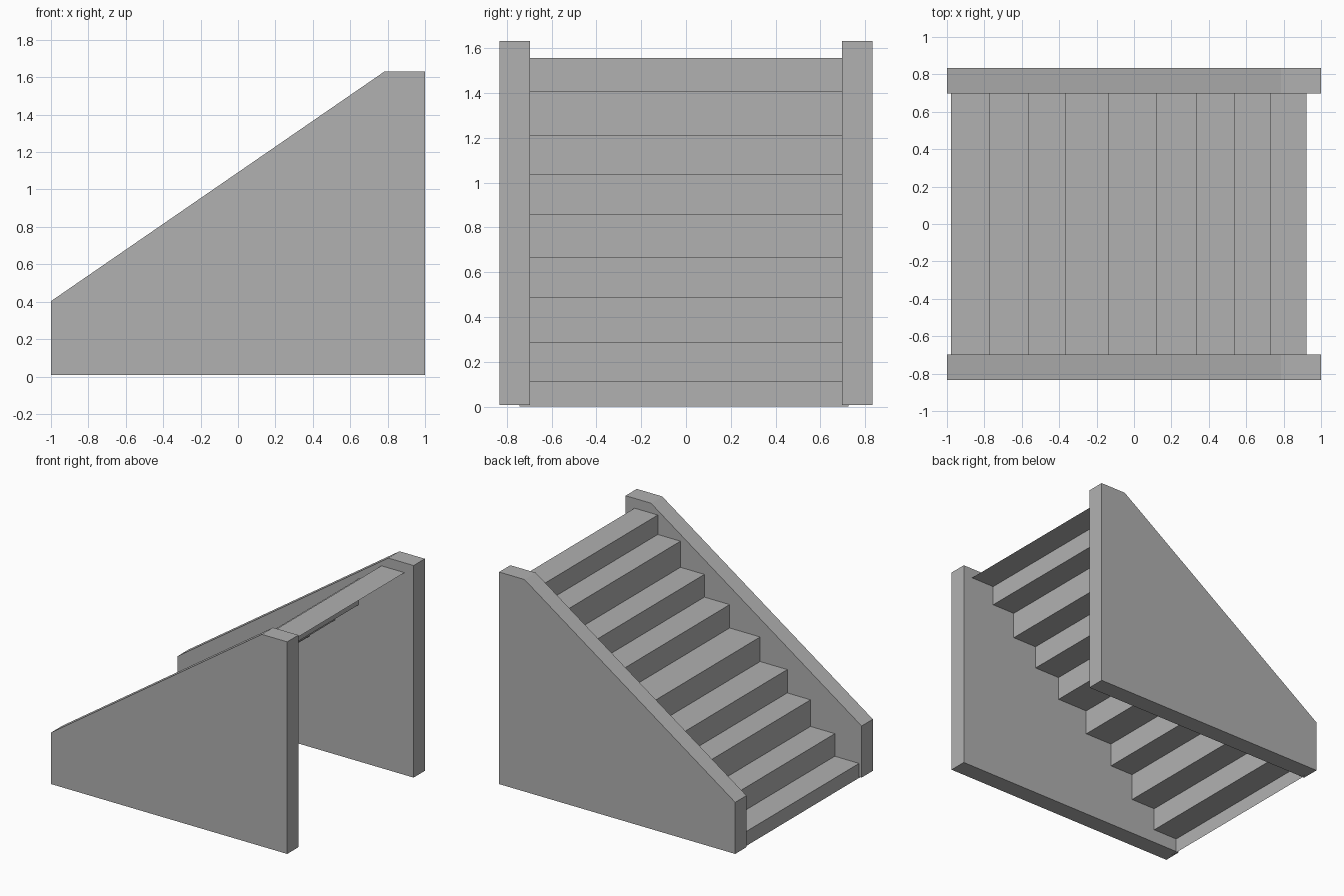
import bpy

if "Cube" in bpy.data.objects:
    bpy.data.objects.remove(bpy.data.objects["Cube"])

# Darker grey shared by all parts
grey = bpy.data.materials.new("dark_grey")
grey.diffuse_color = (0.44, 0.44, 0.44, 1)
grey.use_nodes = True
grey.node_tree.nodes["Principled BSDF"].inputs["Base Color"].default_value = grey.diffuse_color


def extrude_profile(name, profile, y0, y1, closed):
    """Sweep an (x, z) profile from y0 to y1, capped when closed."""
    n = len(profile)
    verts = [(x, y, z) for y in (y0, y1) for x, z in profile]
    count = n if closed else n - 1
    faces = [(i, n + i, n + (i + 1) % n, (i + 1) % n) for i in range(count)]
    if closed:
        faces += [tuple(range(n)), tuple(reversed(range(n, 2 * n)))]
    else:
        faces = [f[::-1] for f in faces]
    mesh = bpy.data.meshes.new(name)
    mesh.from_pydata(verts, [], faces)
    mesh.update()
    mesh.materials.append(grey)
    obj = bpy.data.objects.new(name, mesh)
    bpy.context.collection.objects.link(obj)
    return obj


# Side walls
wall = [(-1, 0.008), (1, 0.008), (1, 1.632), (0.785, 1.632), (-1, 0.403)]
extrude_profile("front_side_wall", wall, -0.833, -0.697, True)
extrude_profile("back_side_wall", wall, 0.697, 0.833, True)

# Steps: an open folded sheet of uneven risers and treads
riser_x = [-0.978, -0.773, -0.567, -0.37, -0.14, 0.118, 0.332, 0.535, 0.727, 0.923]
tread_z = [0.111, 0.284, 0.488, 0.667, 0.855, 1.034, 1.208, 1.408, 1.557]
steps = [(riser_x[0], 0)]
for i, z in enumerate(tread_z):
    steps += [(riser_x[i], z), (riser_x[i + 1], z)]
sheet = extrude_profile("steps", steps, -0.744, 0.726, False)
# Treads face up and risers face the foot of the stairs
if sheet.data.polygons[1].normal.z < 0:
    sheet.data.flip_normals()
